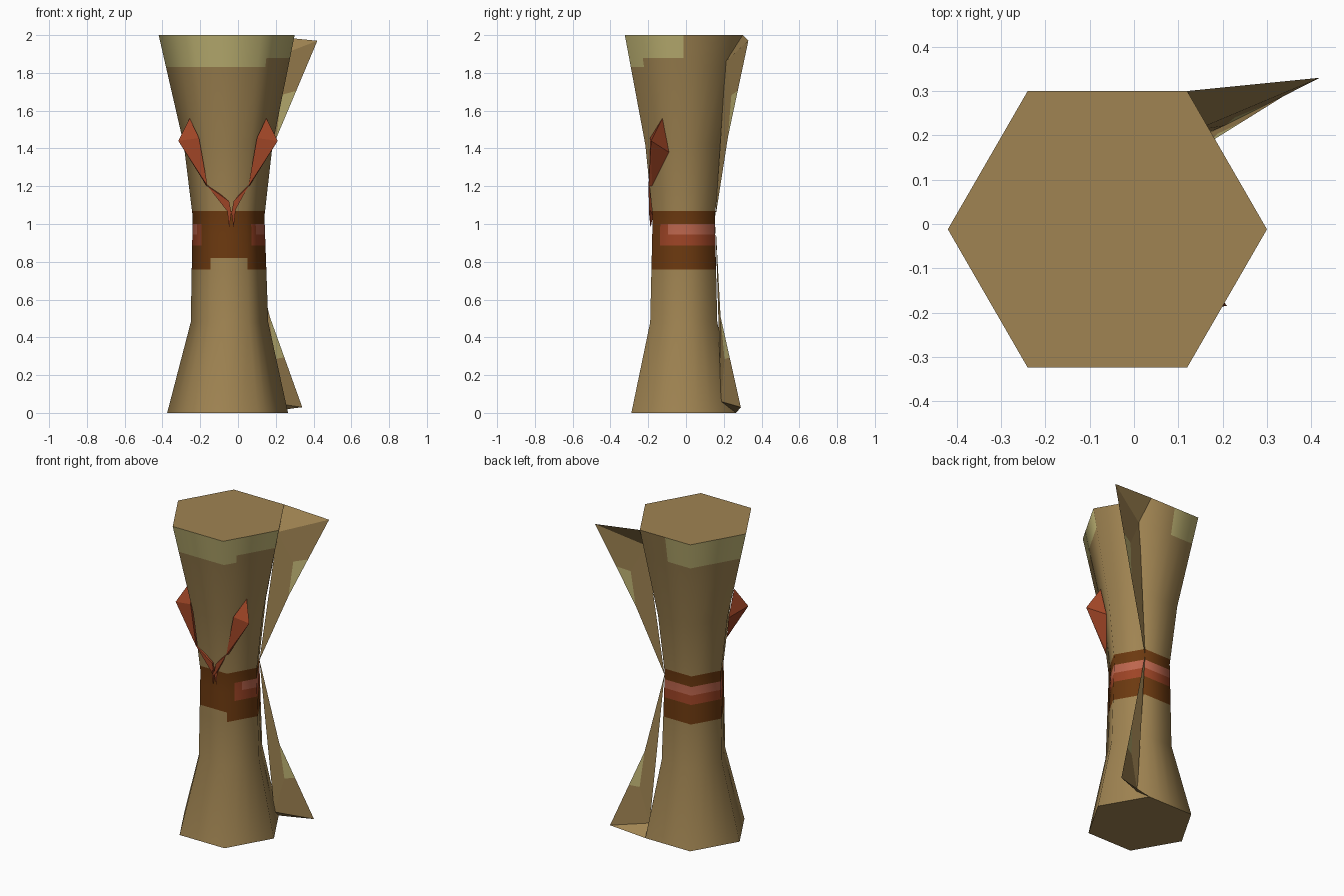
import bpy, bmesh, math
from mathutils import Vector

if "Cube" in bpy.data.objects:
    bpy.data.objects.remove(bpy.data.objects["Cube"])

# Flat colours
def material(name, rgb):
    m = bpy.data.materials.new(name)
    m.diffuse_color = (*rgb, 1)
    m.use_nodes = True
    m.node_tree.nodes["Principled BSDF"].inputs["Base Color"].default_value = m.diffuse_color
    return m

TAN, CREAM, BROWN, RED, PINK = range(5)
MATS = [material("tan paper", (0.35, 0.23, 0.084)),
        material("pale cream", (0.54, 0.47, 0.18)),
        material("dark brown", (0.15, 0.041, 0.005)),
        material("brick red", (0.34, 0.058, 0.019)),
        material("dusty pink", (0.51, 0.133, 0.075))]


def add_mesh(name, verts, faces, mats):
    me = bpy.data.meshes.new(name)
    me.from_pydata(verts, [], faces)
    for m in MATS:
        me.materials.append(m)
    for p, i in zip(me.polygons, mats):
        p.material_index = i
    ob = bpy.data.objects.new(name, me)
    bpy.context.collection.objects.link(ob)
    return ob


# Hexagonal roll: height, centre x, radius
PROFILE = [(0, -0.055, 0.32), (0.48, -0.045, 0.205), (1.04, -0.05, 0.19),
           (1.42, -0.052, 0.235), (2, -0.06, 0.36)]
CY = -0.012


def section(z):
    for (z0, c0, r0), (z1, c1, r1) in zip(PROFILE, PROFILE[1:]):
        if z <= z1:
            t = (z - z0) / (z1 - z0)
            return c0 + t * (c1 - c0), r0 + t * (r1 - r0)


def hex_point(s, z):
    """Point on the roll; s counts hexagon sides from +x, counter-clockwise."""
    cx, r = section(z)
    i, f = int(s), s - int(s)
    a, b = (Vector((math.cos(k * math.pi / 3), math.sin(k * math.pi / 3), 0))
            for k in (i, i + 1))
    return Vector((cx, CY, z)) + a.lerp(b, f) * r


def paint(s, z):
    """Colour of the roll at side position s and height z."""
    front = 3.5 < s < 5.25
    if z > (1.87 if s > 5.25 else 1.83) and s > 1.4:
        return CREAM
    if 0.885 < z < 1.0 and not front:
        return PINK if z > 0.945 and not 3.25 < s < 5.5 else RED
    if (0.82 if 4 < s < 5 else 0.76) < z < 1.07:
        return BROWN
    return TAN


LEVELS = [0, 0.48, 0.76, 0.82, 0.885, 0.945, 1.0, 1.04, 1.07, 1.42, 1.83, 1.88, 2]
N = 24
verts = [hex_point(k * 6 / N, z) for z in LEVELS for k in range(N)]
faces, mats = [], []
for j in range(len(LEVELS) - 1):
    for k in range(N):
        k2 = (k + 1) % N
        faces.append((j * N + k, j * N + k2, (j + 1) * N + k2, (j + 1) * N + k))
        mats.append(paint((k + 0.5) * 6 / N, (LEVELS[j] + LEVELS[j + 1]) / 2))
top = (len(LEVELS) - 1) * N
faces += [tuple(range(N - 1, -1, -1)), tuple(range(top, top + N))]
mats += [TAN, TAN]
roll = add_mesh("paper_roll", verts, faces, mats)

# Rounded shading on the sides, flat caps
normals = []
for p in roll.data.polygons:
    p.use_smooth = True
    for v in p.vertices:
        co = roll.data.vertices[v].co
        if len(p.vertices) > 4:
            normals.append(Vector((0, 0, 1 if co.z > 1 else -1)))
            continue
        lo, hi = max(0, co.z - 0.1), min(2, co.z + 0.1)
        slope = (section(hi)[1] - section(lo)[1]) / (hi - lo)
        n = Vector((co.x - section(co.z)[0], co.y - CY, 0)).normalized()
        n.z = -slope
        normals.append(n.normalized())
roll.data.normals_split_custom_set(normals)


# Loose corners of the paper, with a faded patch on the outer edge
def flap(name, corner, tip, inner, bend, waist, patch_end):
    corner, tip, inner, bend, waist = map(Vector, (corner, tip, inner, bend, waist))
    edge = bend.lerp(tip, patch_end)
    c = bend.lerp(edge, 0.6).lerp(inner, 0.3)
    fs = [(0, 1, 2), (1, 5, 6, 2), (5, 3, 6), (3, 4, 2, 6)]
    add_mesh(name, [corner, tip, inner, bend, waist, edge, c], fs,
             [TAN, TAN, CREAM, TAN])


flap("upper_flap", (0.12, 0.30, 2), (0.42, 0.33, 1.97), (0.135, 0.21, 1.86),
     (0.205, 0.222, 1.46), (0.045, 0.155, 1.03), 0.48)
flap("lower_flap", (0.105, 0.265, 0), (0.34, 0.29, 0.03), (0.13, 0.185, 0.06),
     (0.168, 0.183, 0.51), (0.045, 0.155, 1.03), 0.45)


# Tie: pointed tassels and thin strands, mirrored about the roll
def hull(name, pts):
    bm = bmesh.new()
    for p in pts:
        bm.verts.new(p)
    res = bmesh.ops.convex_hull(bm, input=bm.verts)
    bmesh.ops.delete(bm, geom=list({g for g in res["geom_interior"]
                                    if isinstance(g, bmesh.types.BMVert)}),
                     context='VERTS')
    bmesh.ops.recalc_face_normals(bm, faces=bm.faces)
    me = bpy.data.meshes.new(name)
    bm.to_mesh(me)
    bm.free()
    me.materials.append(MATS[RED])
    ob = bpy.data.objects.new(name, me)
    bpy.context.collection.objects.link(ob)


MID = -0.053
for side, label in ((1, "right"), (-1, "left")):
    def m(x, y, z):
        return (MID + side * (x - MID), y, z)
    hull(label + "_tassel", [m(0.15, -0.125, 1.56), m(0.21, -0.185, 1.44),
                             m(0.10, -0.19, 1.455), m(0.135, -0.09, 1.38),
                             m(0.055, -0.198, 1.2), m(0.06, -0.18, 1.2)])
    x = -0.035
    hull(label + "_strand", [m(0.055, -0.198, 1.2), m(0.05, -0.18, 1.21),
                             (x + side * 0.012, -0.196, 1.12),
                             (x + side * 0.012, -0.17, 1.12),
                             (x + side * 0.008, -0.196, 1.05),
                             (x + side * 0.008, -0.17, 1.05)])
    hull(label + "_strand_end", [(x + side * 0.012, -0.196, 1.12),
                                 (x, -0.196, 1.06), (x, -0.17, 1.06),
                                 (x + side * 0.022, -0.19, 1.07),
                                 (x + side * 0.012, -0.188, 0.98)])
